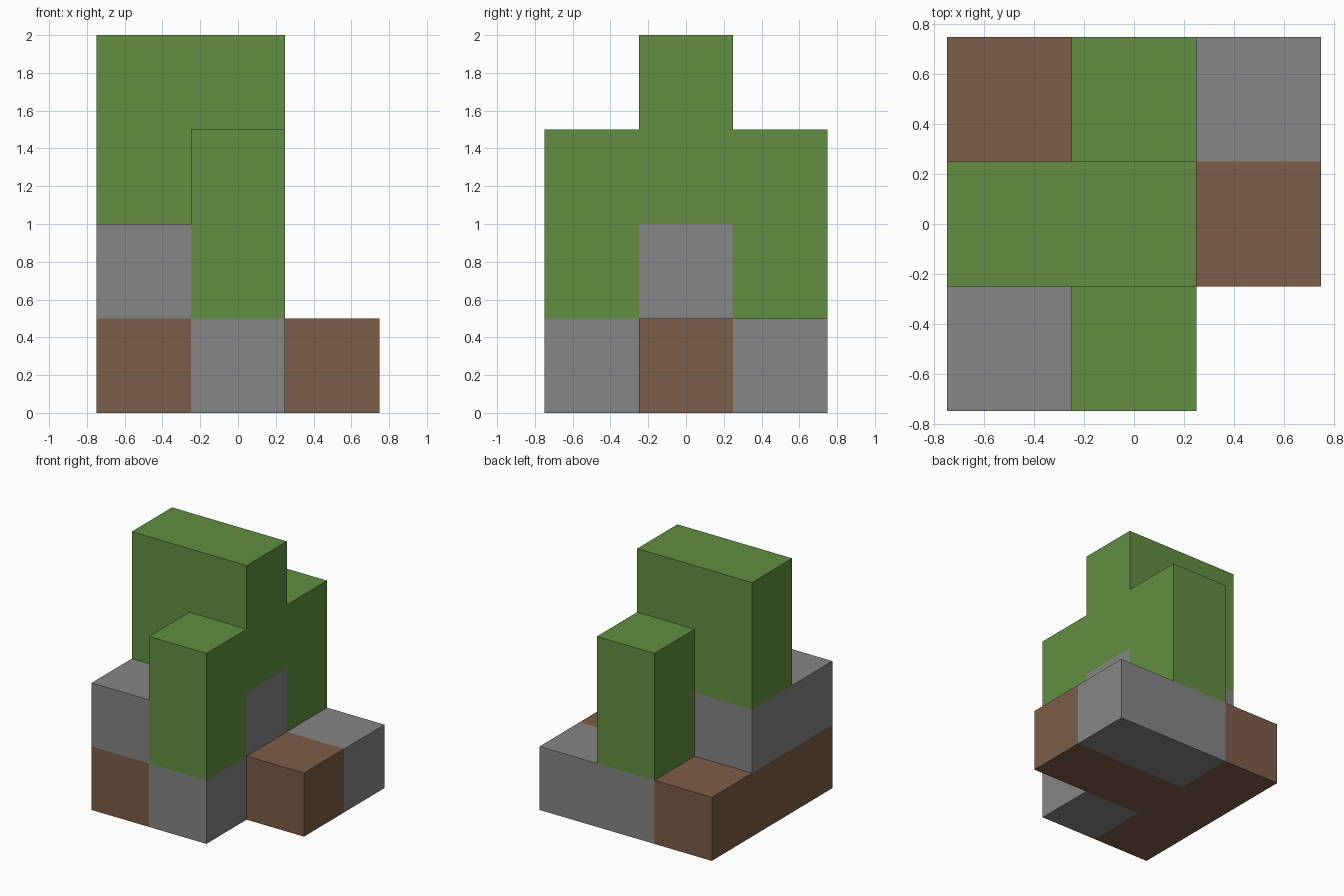
import bpy
import bmesh
from mathutils import Vector

cube = bpy.data.objects.get("Cube")
if cube:
    bpy.data.objects.remove(cube, do_unlink=True)

UNIT = 0.5  # edge length of one block


def make_material(name, rgb):
    mat = bpy.data.materials.new(name)
    mat.use_nodes = True
    color = (*rgb, 1)
    mat.diffuse_color = color
    mat.node_tree.nodes["Principled BSDF"].inputs["Base Color"].default_value = color
    return mat


earth = make_material("earth brown", (0.205, 0.109, 0.063))
stone = make_material("stone gray", (0.238, 0.238, 0.238))
grass = make_material("grass green", (0.119, 0.275, 0.053))


def box(lo, hi):
    """All block cells from lo to hi, both included."""
    return {(x, y, z) for x in range(lo[0], hi[0] + 1)
            for y in range(lo[1], hi[1] + 1) for z in range(lo[2], hi[2] + 1)}


# Parts as groups of blocks: column x, row y, layer z
parts = {
    "earth_left_arm": (earth, box((0, 0, 0), (1, 0, 0))),
    "earth_side_row": (earth, box((-1, -1, 0), (-1, 1, 0))),
    "stone_front_foot": (stone, box((0, -1, 0), (0, -1, 0))),
    "stone_back_row": (stone, box((0, 1, 0), (1, 1, 0))),
    "stone_front_step": (stone, box((-1, -1, 1), (-1, -1, 1))),
    "stone_core": (stone, box((-1, 0, 1), (0, 0, 1))),
    "grass_front_pillar": (grass, box((0, -1, 1), (0, -1, 2))),
    "grass_back_pillar": (grass, box((0, 1, 1), (0, 1, 2))),
    "grass_crown": (grass, box((-1, 0, 2), (0, 0, 3))),
}
filled = set().union(*(cells for _, cells in parts.values()))


def build_part(name, mat, cells):
    """Make one part, keeping only the outer faces of its blocks."""
    bm = bmesh.new()
    for cell in sorted(cells):
        center = Vector(cell) * UNIT + Vector((0, 0, UNIT / 2))
        made = bmesh.ops.create_cube(bm, size=UNIT)
        faces = {f for v in made["verts"] for f in v.link_faces}
        bm.normal_update()
        hidden = [f for f in faces
                  if tuple(c + round(n) for c, n in zip(cell, f.normal)) in filled]
        bmesh.ops.translate(bm, verts=made["verts"], vec=center)
        bmesh.ops.delete(bm, geom=hidden, context="FACES")
    # Join the blocks and merge coplanar faces
    bmesh.ops.remove_doubles(bm, verts=bm.verts, dist=0.001)
    bmesh.ops.dissolve_limit(bm, angle_limit=0.01, verts=bm.verts, edges=bm.edges)
    mesh = bpy.data.meshes.new(name)
    bm.to_mesh(mesh)
    bm.free()
    mesh.materials.append(mat)
    bpy.context.collection.objects.link(bpy.data.objects.new(name, mesh))


for name, (mat, cells) in parts.items():
    build_part(name, mat, cells)
